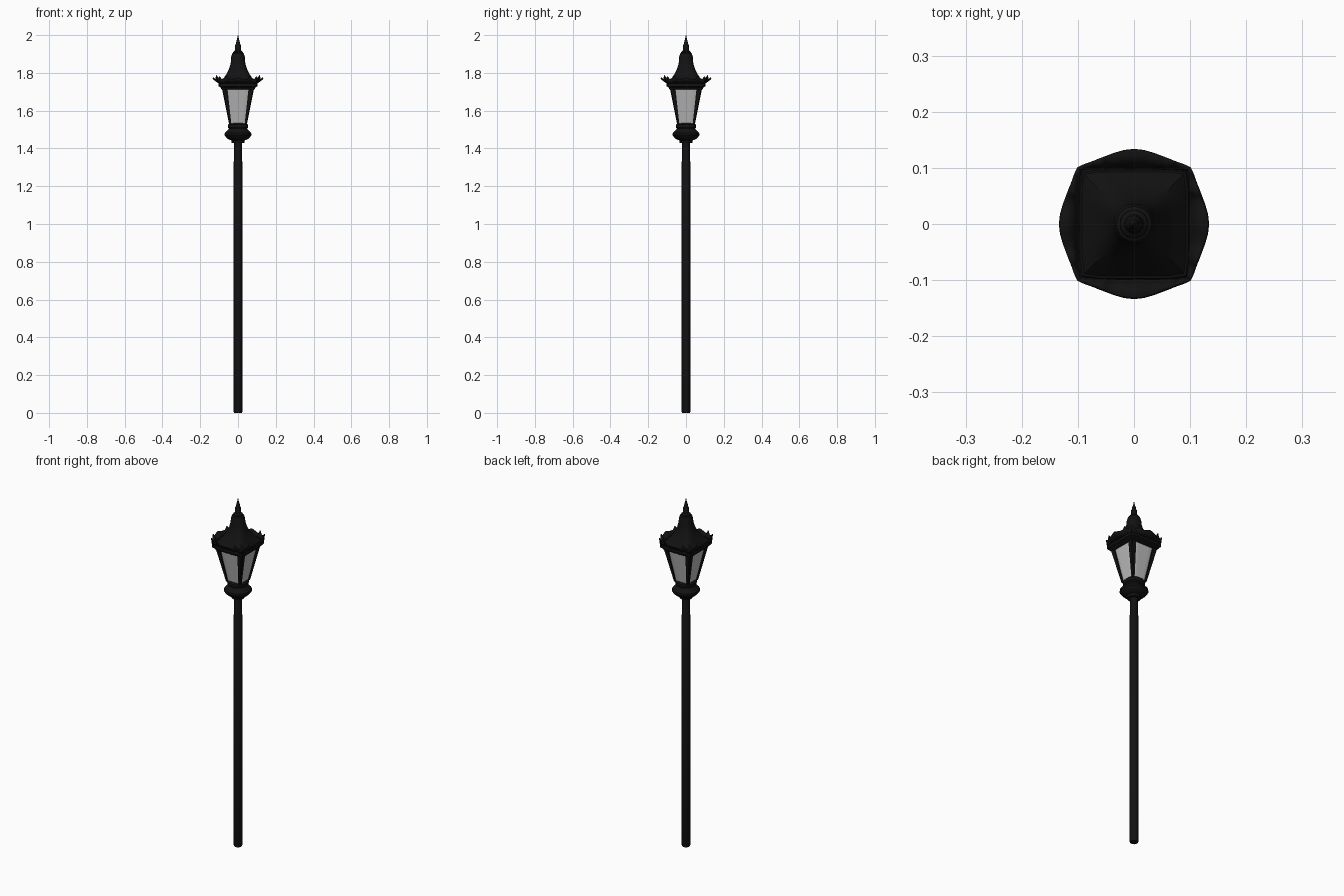
import bpy, bmesh, math
from mathutils import Matrix, Vector

if "Cube" in bpy.data.objects:
    bpy.data.objects.remove(bpy.data.objects["Cube"])


def material(name, v):
    m = bpy.data.materials.new(name)
    m.diffuse_color = (v, v, v, 1)
    m.use_nodes = True
    m.node_tree.nodes["Principled BSDF"].inputs["Base Color"].default_value = m.diffuse_color
    return m


IRON = material("black_iron", 0.006)
GLASS = material("pale_glass", 0.5)


def finish(bm, name, mat, angle=30):
    bmesh.ops.recalc_face_normals(bm, faces=bm.faces)
    me = bpy.data.meshes.new(name)
    bm.to_mesh(me)
    bm.free()
    ob = bpy.data.objects.new(name, me)
    bpy.context.collection.objects.link(ob)
    me.materials.append(mat)
    bpy.ops.object.select_all(action='DESELECT')
    ob.select_set(True)
    bpy.context.view_layer.objects.active = ob
    bpy.ops.object.shade_smooth_by_angle(angle=math.radians(angle))
    return ob


def loft(name, profile, mat=IRON, n=32, angle=30):
    """Stack of capped rings (half width, z, p): p=2 is round, large p is square."""
    bm = bmesh.new()
    rings = []
    for r, z, p in profile:
        ring = []
        for i in range(n):
            a = 2 * math.pi * i / n
            c, s = math.cos(a), math.sin(a)
            k = r / (abs(c) ** p + abs(s) ** p) ** (1 / p)
            ring.append(bm.verts.new((k * c, k * s, z)))
        rings.append(ring)
    for lo, hi in zip(rings, rings[1:]):
        for i in range(n):
            j = (i + 1) % n
            bm.faces.new((lo[i], lo[j], hi[j], hi[i]))
    bm.faces.new(rings[0])
    bm.faces.new(rings[-1])
    return finish(bm, name, mat, angle)


# Pole
loft("pole", [(0.020, 0, 2), (0.0225, 0.006, 2), (0.0225, 1.33, 2),
              (0.020, 1.335, 2), (0.020, 1.44, 2)], n=24)

# Bulged collar under the lantern
loft("collar", [(0.034, 1.430, 2), (0.036, 1.443, 2.1), (0.052, 1.449, 2.2),
                (0.063, 1.459, 2.2), (0.071, 1.470, 2.2), (0.070, 1.481, 2.2),
                (0.058, 1.494, 2.2), (0.048, 1.505, 2.2), (0.053, 1.511, 2.4),
                (0.053, 1.526, 2.6), (0.046, 1.534, 3)])

# Glass body
loft("glass", [(0.043, 1.53, 6), (0.081, 1.725, 10)], GLASS)

# Four L-shaped corner bars
bm = bmesh.new()
for q in range(4):
    turn = Matrix.Rotation(q * math.pi / 2, 3, 'Z')
    rings = []
    for o, w, z in ((0.047, 0.012, 1.528), (0.087, 0.030, 1.728)):
        t = 0.008
        pts = [(o - w, o), (o - 0.004, o), (o, o - 0.004), (o, o - w),
               (o - t, o - w), (o - t, o - t), (o - w, o - t)]
        rings.append([bm.verts.new(turn @ Vector((x, y, z))) for x, y in pts])
    for i in range(7):
        j = (i + 1) % 7
        bm.faces.new((rings[0][i], rings[0][j], rings[1][j], rings[1][i]))
    bm.faces.new(rings[0])
    bm.faces.new(rings[1])
finish(bm, "corner_bars", IRON)

# Square rim
loft("rim", [(0.084, 1.712, 16), (0.090, 1.716, 16), (0.092, 1.723, 16),
             (0.102, 1.729, 16), (0.102, 1.742, 16), (0.096, 1.752, 16)])

# Roof flaring from square to round
loft("roof", [(0.096, 1.748, 16), (0.085, 1.762, 12), (0.072, 1.777, 7),
              (0.060, 1.795, 5), (0.050, 1.815, 3.6), (0.042, 1.838, 2.8),
              (0.037, 1.862, 2.4), (0.036, 1.885, 2.2), (0.031, 1.903, 2.1),
              (0.020, 1.910, 2)])

# Finial
loft("finial", [(0.026, 1.900, 2), (0.025, 1.912, 2), (0.017, 1.919, 2),
                (0.015, 1.948, 2), (0.010, 1.956, 2), (0.009, 1.968, 2),
                (0.005, 1.978, 2), (0.001, 2.000, 2)], n=16)

# Outward leaning crest with small spikes on each side
half = [(0, 0.132, 1.774), (0.018, 0.130, 1.768), (0.035, 0.125, 1.765),
        (0.052, 0.118, 1.768), (0.062, 0.114, 1.787), (0.072, 0.110, 1.768),
        (0.088, 0.104, 1.768), (0.099, 0.099, 1.782)]
edge = [(-x, y, z) for x, y, z in half[:0:-1]] + half
bm = bmesh.new()
for q in range(4):
    turn = Matrix.Rotation(q * math.pi / 2, 3, 'Z')
    top = [bm.verts.new(turn @ Vector(p)) for p in edge]
    low = [bm.verts.new(turn @ Vector((x * 0.96, 0.096, 1.742))) for x, y, z in edge]
    for i in range(len(edge) - 1):
        bm.faces.new((low[i], low[i + 1], top[i + 1], top[i]))
bmesh.ops.remove_doubles(bm, verts=bm.verts, dist=0.0005)
crest = finish(bm, "crest", IRON)
mod = crest.modifiers.new("thickness", 'SOLIDIFY')
mod.thickness = 0.006
mod.offset = 0
